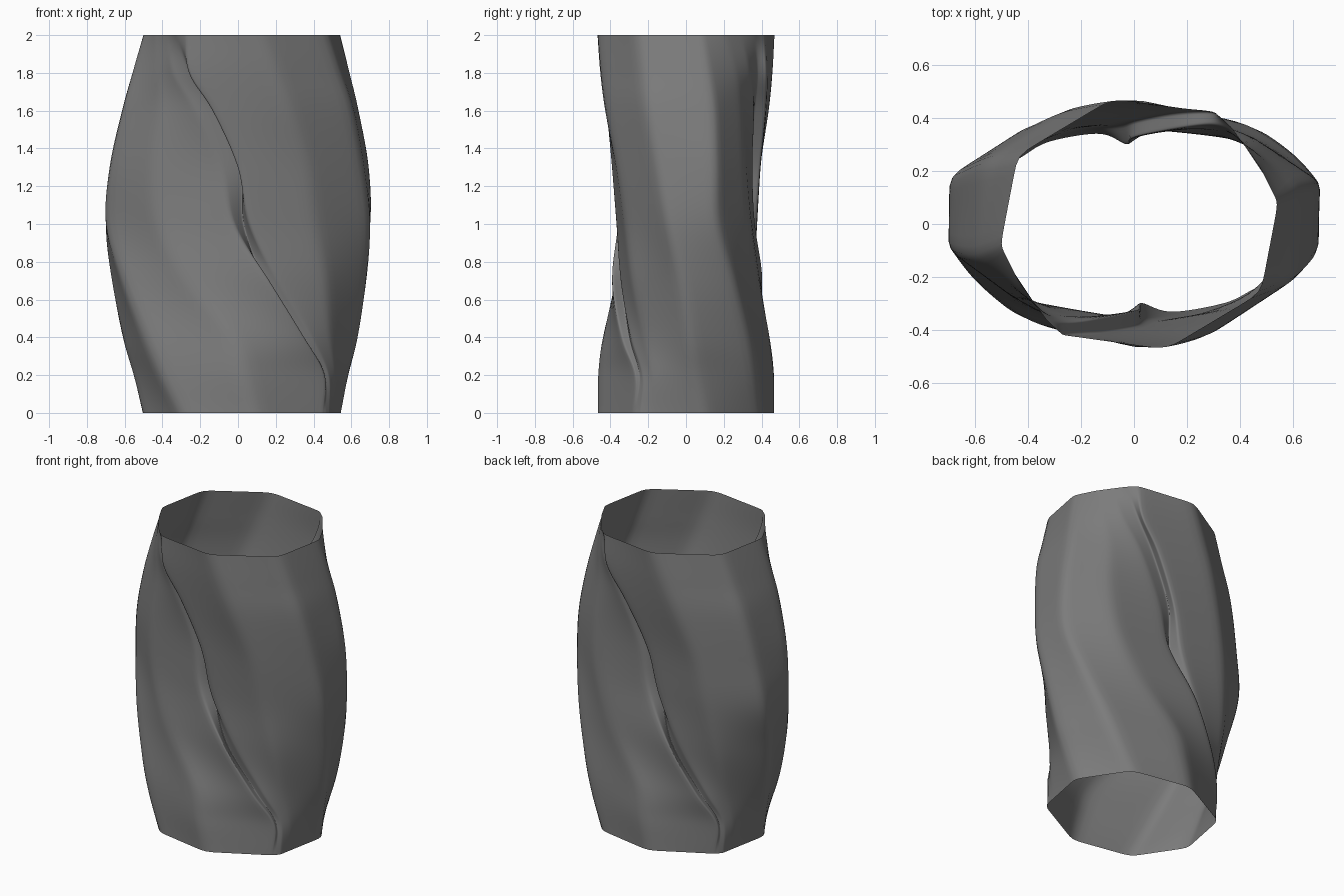
import bpy
import bmesh
from mathutils import Vector

cube = bpy.data.objects.get("Cube")
if cube:
    bpy.data.objects.remove(cube, do_unlink=True)

# Half cross-sections by height: fold valley, the upper ridge that covers it,
# three side ridges, back ridge, and the lower ridge by the opposite valley.
# The other half is the same turned 180 degrees.
SECTIONS = {
    0.0: [(.445, -.268), (.465, -.24), (.48, -.16), (.53, .1), (.33, .4), (-.07, .475), (-.425, .285)],
    0.2: [(.44, -.25), (.465, -.235), (.5, -.18), (.575, .05), (.43, .37), (-.02, .475), (-.445, .275)],
    0.4: [(.33, -.305), (.38, -.3), (.48, -.23), (.63, .01), (.51, .33), (.04, .448), (-.34, .35)],
    0.7: [(.13, -.335), (.21, -.355), (.46, -.3), (.68, -.05), (.62, .235), (.28, .38), (-.165, .4)],
    1.0: [(.03, -.295), (.06, -.375), (.41, -.345), (.7, -.135), (.7, .135), (.42, .325), (.025, .365)],
    1.3: [(.01, -.325), (-.01, -.395), (.36, -.38), (.66, -.18), (.69, .135), (.45, .3), (.1, .35)],
    1.6: [(-.13, -.355), (-.15, -.42), (.26, -.435), (.6, -.22), (.63, .135), (.43, .285), (.24, .355)],
    1.8: [(-.26, -.375), (-.28, -.425), (.18, -.46), (.53, -.24), (.58, .11), (.45, .26), (.36, .335)],
    2.0: [(-.35, -.365), (-.29, -.42), (.1, -.475), (.46, -.26), (.525, .08), (.46, .21), (.4, .295)],
}
STEPS = 6


def full_ring(half, z):
    """Close a half section; rims sit slightly aside, flanks bow back."""
    end = abs(z - 1)
    ring = [Vector((x, y, z)) for x, y in half]
    ring += [Vector((-x, -y, z)) for x, y in half]
    return [p + Vector((.02 * end, .05 * (1 - end) * abs(p.x), 0)) for p in ring]


def spline(a, b, c, d, t):
    """Smooth curve from b to c."""
    return b + (c - a) * t / 2 + (a - b * 2.5 + c * 2 - d / 2) * t ** 2 \
        + ((b - c) * 3 + d - a) * t ** 3 / 2


def with_supports(ring):
    """Add points beside each corner so that ridges stay crisp."""
    out = []
    for p, q in zip(ring, ring[1:] + ring[:1]):
        out += [p.lerp(q, t) for t in (0, .2, .5, .8)]
    return out


# Key rings, with ghost rings so the curves run straight through both rims
keys = [full_ring(half, z) for z, half in SECTIONS.items()]
first = [p * 2 - q for p, q in zip(keys[0], keys[1])]
last = [p * 2 - q for p, q in zip(keys[-1], keys[-2])]
padded = [first] + keys + [last]
rings = []
for k in range(1, len(padded) - 2):
    for s in range(STEPS):
        rings.append([spline(*pts, s / STEPS) for pts in zip(*padded[k - 1:k + 3])])
rings.append(keys[-1])

# Open twisted sleeve
bm = bmesh.new()
rows = [[bm.verts.new(p) for p in with_supports(r)] for r in rings]
for low, high in zip(rows, rows[1:]):
    n = len(low)
    for i in range(n):
        j = (i + 1) % n
        bm.faces.new((low[i], low[j], high[j], high[i]))
mesh = bpy.data.meshes.new("twisted_sleeve")
bm.to_mesh(mesh)
bm.free()
sleeve = bpy.data.objects.new("twisted_sleeve", mesh)
bpy.context.collection.objects.link(sleeve)

# Softened ridges
soften = sleeve.modifiers.new("soften", 'SUBSURF')
soften.levels = soften.render_levels = 1
for face in mesh.polygons:
    face.use_smooth = True

# Plain grey
grey = bpy.data.materials.new("dark_grey")
grey.use_nodes = True
colour = (.2, .2, .2, 1)
grey.diffuse_color = colour
grey.node_tree.nodes["Principled BSDF"].inputs["Base Color"].default_value = colour
mesh.materials.append(grey)
